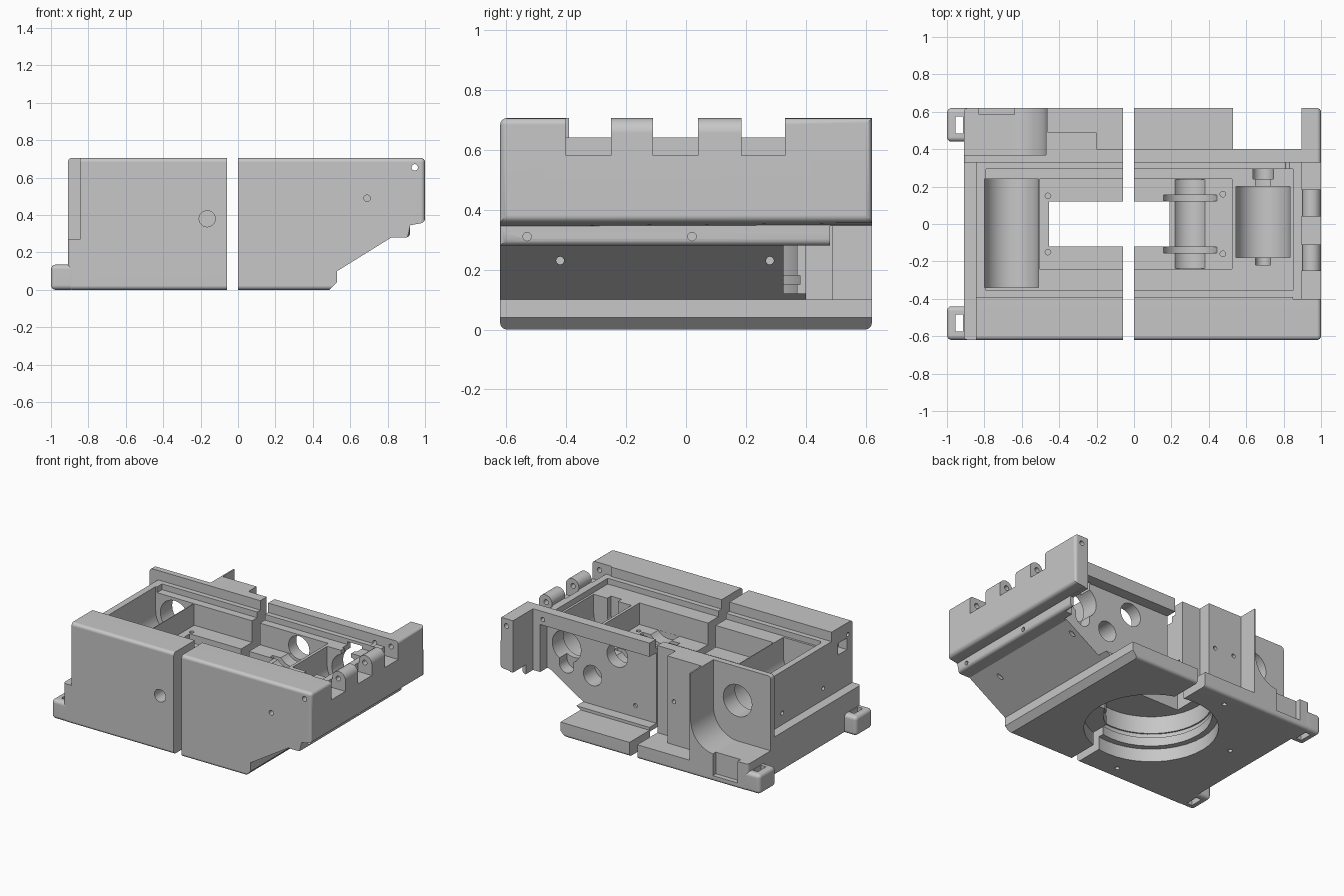
import bpy, bmesh, math

cube = bpy.data.objects.get("Cube")
if cube:
    bpy.data.objects.remove(cube, do_unlink=True)

grey = bpy.data.materials.new("mid_grey")
grey.use_nodes = True
colour = (0.57, 0.57, 0.57, 1)
grey.diffuse_color = colour
grey.node_tree.nodes["Principled BSDF"].inputs["Base Color"].default_value = colour
TOP = 0.705


def prism(name, profile, y0, y1):
    """Extrude an xz profile along y."""
    bm = bmesh.new()
    face = bm.faces.new([bm.verts.new((x, y0, z)) for x, z in profile])
    made = bmesh.ops.extrude_face_region(bm, geom=[face])["geom"]
    bmesh.ops.translate(bm, vec=(0, y1 - y0, 0),
                        verts=[v for v in made if isinstance(v, bmesh.types.BMVert)])
    bmesh.ops.recalc_face_normals(bm, faces=bm.faces)
    mesh = bpy.data.meshes.new(name)
    bm.to_mesh(mesh)
    bm.free()
    ob = bpy.data.objects.new(name, mesh)
    bpy.context.collection.objects.link(ob)
    mesh.materials.append(grey)
    return ob


def box(x0, x1, y0, y1, z0, z1, name="cutter"):
    return prism(name, [(x0, z0), (x1, z0), (x1, z1), (x0, z1)], y0, y1)


def arc(cx, cz, r, start, end, n):
    return [(cx + r * math.cos(math.radians(start + (end - start) * i / n)),
             cz + r * math.sin(math.radians(start + (end - start) * i / n)))
            for i in range(n + 1)]


def rod(x, z, r, y0, y1, name="cutter"):
    return prism(name, arc(x, z, r, 0, 360, 40)[:-1], y0, y1)


def turned(ob, kind):
    """Stand a y-axis rod upright (kind Z) or along x (kind X)."""
    for v in ob.data.vertices:
        x, y, z = v.co
        v.co = (x, -z, y) if kind == "Z" else (y, -x, z)
    return ob


def post(x, y, r, z0, z1):
    return turned(rod(x, -y, r, z0, z1), "Z")


def side_hole(y, z, r, x0, x1):
    return turned(rod(-y, z, r, x0, x1), "X")


def trough(x, z, r, y0, y1, top):
    """U-shaped bay with a half-round bottom."""
    return prism("cutter", arc(x, z, r, 180, 360, 24) + [(x + r, top), (x - r, top)], y0, y1)


def apply_all(ob):
    dg = bpy.context.evaluated_depsgraph_get()
    mesh = bpy.data.meshes.new_from_object(ob.evaluated_get(dg))
    ob.modifiers.clear()
    ob.data = mesh


def soften(ob, width, rule):
    """Round the edges whose two end points satisfy the rule."""
    bm = bmesh.new()
    bm.from_mesh(ob.data)
    edges = [e for e in bm.edges if rule(e.verts[0].co, e.verts[1].co)]
    bmesh.ops.bevel(bm, geom=edges, offset=width, segments=4, profile=0.5, affect="EDGES")
    bm.to_mesh(ob.data)
    bm.free()


def case_edge(a, b):
    """Outer end edges, the front top edge and both long bottom edges."""
    outer = abs(a.x) > 0.9 and abs(a.x - b.x) < 0.001
    if a.z > TOP - 0.01 and b.z > TOP - 0.01:
        return outer or max(a.y, b.y) < 0
    if a.z < 0.001 and b.z < 0.001:
        return outer or abs(a.y - b.y) < 0.001
    return outer


def carve(ob, cutters):
    for c in cutters:
        mod = ob.modifiers.new("cut", "BOOLEAN")
        mod.object, mod.operation, mod.solver = c, "DIFFERENCE", "EXACT"
    apply_all(ob)
    for c in cutters:
        bpy.data.objects.remove(c, do_unlink=True)


def shared_cuts(bore):
    """Tray recesses and stepped bottom bore that run through both halves."""
    return [
        box(-0.80, 0.89, -0.39, 0.33, 0.64, 1),
        box(-0.79, 0.85, -0.355, 0.295, 0.60, 1),
        box(-0.505, 0.525, -0.24, 0.24, 0.45, 1),
        box(-0.455, 0.19, -0.12, 0.12, -0.1, 1),
        post(-0.14, 0, 0.42, -0.1, 0.09),
        post(-0.14, 0, bore, -0.1, 0.30),
        post(-0.14, 0, bore + 0.01, 0.15, 0.18),
    ]


# right-hand housing half with the sloping underside
half_a = prism("hinge_half", [(-0.2, 0), (0.49, 0), (0.53, 0.04), (0.53, 0.10), (0.82, 0.28),
                              (0.92, 0.28), (0.92, 0.345), (1, 0.36), (1, TOP), (-0.2, TOP)],
               -0.62, 0.62)
soften(half_a, 0.022, case_edge)
cuts = shared_cuts(0.30) + [
    box(-0.5, 0, -1, 1, -1, 2),
    box(-0.1, 0.895, 0.40, 1, 0.10, 2),
    # recessed back panel under the rim, and the trimmed arm
    box(-0.1, 0.84, 0.325, 0.5, 0.12, 0.61),
    box(0.8, 1.1, 0.48, 1, 0.2, 0.345),
    # hinge channel and pin hole
    box(0.85, 0.905, -0.40, 0.33, 0.64, 2),
    box(0.895, 1.1, -0.40, 0.33, 0.655, 2),
    rod(0.945, 0.655, 0.017, -1, 1),
    rod(0.69, 0.49, 0.017, -1, -0.3),
    # roller bay with flange grooves
    trough(0.30, 0.51, 0.10, -0.239, 0.239, 1),
    # motor bay, its shaft ends and neck
    trough(0.69, 0.47, 0.145, -0.18, 0.20, 1),
    trough(0.69, 0.47, 0.04, -0.22, 0.29, 1),
    trough(0.69, 0.34, 0.055, 0.24, 0.335, 0.62),
    # back wall ports
    rod(0.30, 0.51, 0.08, 0.2, 0.5),
    rod(0.49, 0.32, 0.07, 0.2, 0.5),
    rod(0.69, 0.47, 0.11, 0.19, 0.335),
    rod(0.82, 0.65, 0.015, 0.28, 0.5),
    rod(0.16, 0.20, 0.015, 0.31, 0.5),
]
for y in (-0.14, 0.14):
    cuts.append(trough(0.30, 0.51, 0.155, y - 0.016, y + 0.016, 1))
    cuts.append(post(0.475, y * 1.14, 0.015, 0.38, 0.5))
# hinge gaps
for y0, y1 in ((-0.40, -0.25), (-0.11, 0.04), (0.185, 0.33)):
    cuts.append(box(0.895, 1.1, y0, y1, 0.58, 2))
# screw holes in the end ledge and slope
for y in (-0.53, 0.02):
    cuts.append(side_hole(y, 0.31, 0.014, 0.86, 1))
for y in (-0.42, 0.28):
    cuts.append(side_hole(y, 0.23, 0.013, 0.68, 0.8))
carve(half_a, cuts)
parts = [half_a]

# rounded hinge knuckles
for name, y0, y1 in (("front_knuckle", -0.25, -0.11), ("back_knuckle", 0.04, 0.185)):
    knuckle = rod(0.95, 0.655, 0.05, y0, y1, name)
    carve(knuckle, [rod(0.945, 0.655, 0.017, -1, 1)])
    parts.append(knuckle)

# left-hand housing half
half_b = box(-0.91, 0.2, -0.62, 0.62, 0, TOP, "drive_half")
soften(half_b, 0.022, case_edge)
curved = [(-1.2, 1), (-0.47, 1)] + arc(-0.66, 0.38, 0.19, 0, -90, 24) + [(-1.2, 0.19)]
cuts = shared_cuts(0.38) + [
    box(-0.06, 0.5, -1, 1, -1, 2),
    prism("cutter", curved, 0.37, 1),
    box(-0.2, 0.3, 0.40, 1, 0.10, 2),
    box(-0.46, -0.15, 0.49, 1, 0.10, 2),
    # stepped-in end wall with a lowered rim
    box(-1.1, -0.845, -1, 0.33, 0.27, 2),
    box(-1.1, -0.78, -0.39, 0.33, 0.64, 2),
    # cylinder bay and its outlet
    trough(-0.655, 0.47, 0.145, -0.34, 0.24, 1),
    rod(-0.655, 0.47, 0.11, 0.2, 0.5),
    # socket in the front wall
    rod(-0.165, 0.38, 0.043, -1, -0.5),
    # clip notch on the rear ledge
    box(-0.83, -0.64, 0.585, 0.8, 0.04, 0.5),
    # cable slot in the end wall
    box(-1.1, -0.78, -0.56, -0.46, 0.52, 0.60),
    rod(-0.25, 0.40, 0.014, 0.42, 0.6),
    rod(-0.40, 0.40, 0.014, 0.42, 0.6),
]
for y in (-0.15, 0.15):
    cuts.append(post(-0.46, y, 0.015, 0.38, 0.5))
for y, z in ((-0.3, 0.35), (0.15, 0.35), (-0.57, 0.62)):
    cuts.append(side_hole(y, z, 0.014, -1.1, -0.82))
for x, y in ((-0.7, 0.1), (-0.3, -0.52), (-0.3, 0.52)):
    cuts.append(post(x, y, 0.015, -0.1, 0.08))
carve(half_b, cuts)
parts.append(half_b)

# mounting feet with slots
for side, y0, y1 in (("front", -0.62, -0.44), ("back", 0.44, 0.62)):
    foot = box(-1, -0.87, y0, y1, 0, 0.135, side + "_foot")
    soften(foot, 0.025, lambda a, b: True)
    mid = (y0 + y1) / 2
    carve(foot, [box(-0.955, -0.915, mid - 0.045, mid + 0.045, -1, 1)])
    parts.append(foot)

# crisp smooth shading
for ob in parts:
    ob.data.shade_smooth()
    ob.data.set_sharp_from_angle(angle=math.radians(30))
    weighted = ob.modifiers.new("even_normals", "WEIGHTED_NORMAL")
    weighted.keep_sharp = True
